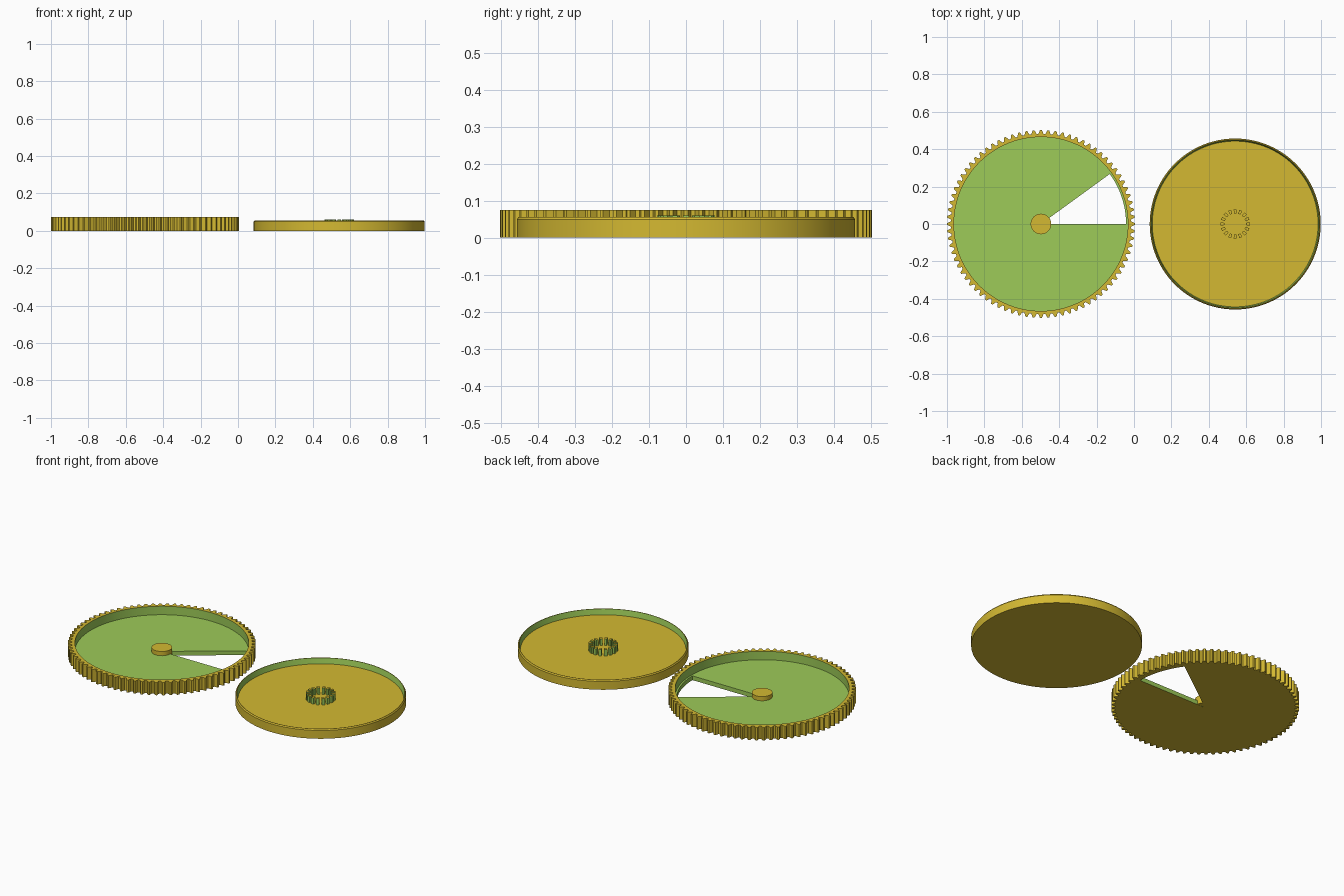
import bpy, bmesh, math

if "Cube" in bpy.data.objects:
    bpy.data.objects.remove(bpy.data.objects["Cube"])

def material(name, rgb):
    m = bpy.data.materials.new(name)
    m.diffuse_color = (*[(c / 255 / 12.92) if c < 11 else ((c / 255 + 0.055) / 1.055) ** 2.4 for c in rgb], 1)
    m.use_nodes = True
    m.node_tree.nodes["Principled BSDF"].inputs["Base Color"].default_value = m.diffuse_color
    return m

GOLD = material("gold", (212, 185, 50))
GREEN = material("leaf green", (157, 203, 88))

GEAR_X, LID_X = -0.4975, 0.541
N = 180            # segments of the big circles
FLOOR = 0.025      # floor thickness of the gear tray

def finish(bm, name, x, green_rule):
    """Turn a bmesh into an object; faces matching the rule become green."""
    bmesh.ops.remove_doubles(bm, verts=bm.verts, dist=1e-6)
    bmesh.ops.recalc_face_normals(bm, faces=bm.faces)
    bm.normal_update()
    for f in bm.faces:
        f.material_index = int(green_rule(f))
    me = bpy.data.meshes.new(name)
    bm.to_mesh(me)
    bm.free()
    me.materials.append(GOLD)
    me.materials.append(GREEN)
    ob = bpy.data.objects.new(name, me)
    ob.location.x = x
    bpy.context.collection.objects.link(ob)
    bpy.context.view_layer.objects.active = ob
    ob.select_set(True)
    bpy.ops.object.shade_smooth_by_angle(angle=math.radians(20))
    ob.select_set(False)
    return ob

def arc(r, a0, a1, n):
    return [(r * math.cos(a0 + (a1 - a0) * i / n), r * math.sin(a0 + (a1 - a0) * i / n)) for i in range(n + 1)]

def prism(bm, pts, z0, z1):
    """Extrude a closed outline from z0 to z1."""
    lo = [bm.verts.new((x, y, z0)) for x, y in pts]
    hi = [bm.verts.new((x, y, z1)) for x, y in pts]
    bm.faces.new(lo[::-1])
    bm.faces.new(hi)
    for i in range(len(pts)):
        j = (i + 1) % len(pts)
        bm.faces.new((lo[i], lo[j], hi[j], hi[i]))

def bridge(bm, a, b):
    for i in range(len(a)):
        j = (i + 1) % len(a)
        bm.faces.new((a[i], a[j], b[j], b[i]))

def inward(f):
    c = f.calc_center_median()
    return abs(f.normal.z) < 0.9 and f.normal.x * c.x + f.normal.y * c.y < 0

# Toothed rim: each tooth has two tip and two root points, inner wall is round
TEETH = 80
bm = bmesh.new()
outline = []
for t in range(TEETH):
    for off, r in ((-0.36, 0.482), (-0.12, 0.5025), (0.12, 0.5025), (0.36, 0.482)):
        a = (t + off) * math.tau / TEETH
        outline.append((r * math.cos(a), r * math.sin(a), math.cos(a), math.sin(a)))
rings = [[bm.verts.new((x, y, z)) for x, y, _, _ in outline] for z in (0, 0.075)]
rings += [[bm.verts.new((0.465 * c, 0.465 * s, z)) for _, _, c, s in outline] for z in (0.075, 0)]
for i in range(4):
    bridge(bm, rings[i], rings[(i + 1) % 4])
finish(bm, "gear_rim", GEAR_X, inward)

# Gear floor: pie with an open wedge, plus the narrow ring left outside the wedge
WEDGE = math.radians(36)
bm = bmesh.new()
prism(bm, [(0, 0)] + arc(0.466, WEDGE, math.tau, 160), 0, FLOOR)
finish(bm, "gear_floor", GEAR_X, lambda f: f.normal.z > -0.5)
bm = bmesh.new()
prism(bm, arc(0.466, 0, WEDGE, 18) + arc(0.455, WEDGE, 0, 18), 0, FLOOR)
finish(bm, "wedge_edge", GEAR_X, lambda f: f.normal.z > -0.5)

# Centre hub
bm = bmesh.new()
prism(bm, arc(0.055, 0, math.tau, 48)[:-1], 0.0005, 0.05)
finish(bm, "gear_hub", GEAR_X, lambda f: False)

# Lid: shallow dish lathed from a profile with a bevelled lip
LID_FLOOR = 0.023
bm = bmesh.new()
profile = [(0.457, 0), (0.457, 0.049), (0.452, 0.056), (0.449, 0.056), (0.443, LID_FLOOR)]
loops = [[bm.verts.new((x, y, z)) for x, y in arc(r, 0, math.tau, N)[:-1]] for r, z in profile]
for a, b in zip(loops, loops[1:]):
    bridge(bm, a, b)
bm.faces.new(loops[0][::-1])
bm.faces.new(loops[-1])
finish(bm, "lid_dish", LID_X, inward)

# Ring of small prongs in the middle of the lid
PRONGS = 16
bm = bmesh.new()
for k in range(PRONGS):
    a = k * math.tau / PRONGS
    h = 0.27 * math.tau / PRONGS
    prism(bm, arc(0.079, a - h, a + h, 3) + arc(0.057, a + h, a - h, 3), LID_FLOOR - 0.002, 0.06)
finish(bm, "lid_prongs", LID_X, lambda f: abs(f.normal.z) < 0.5)
